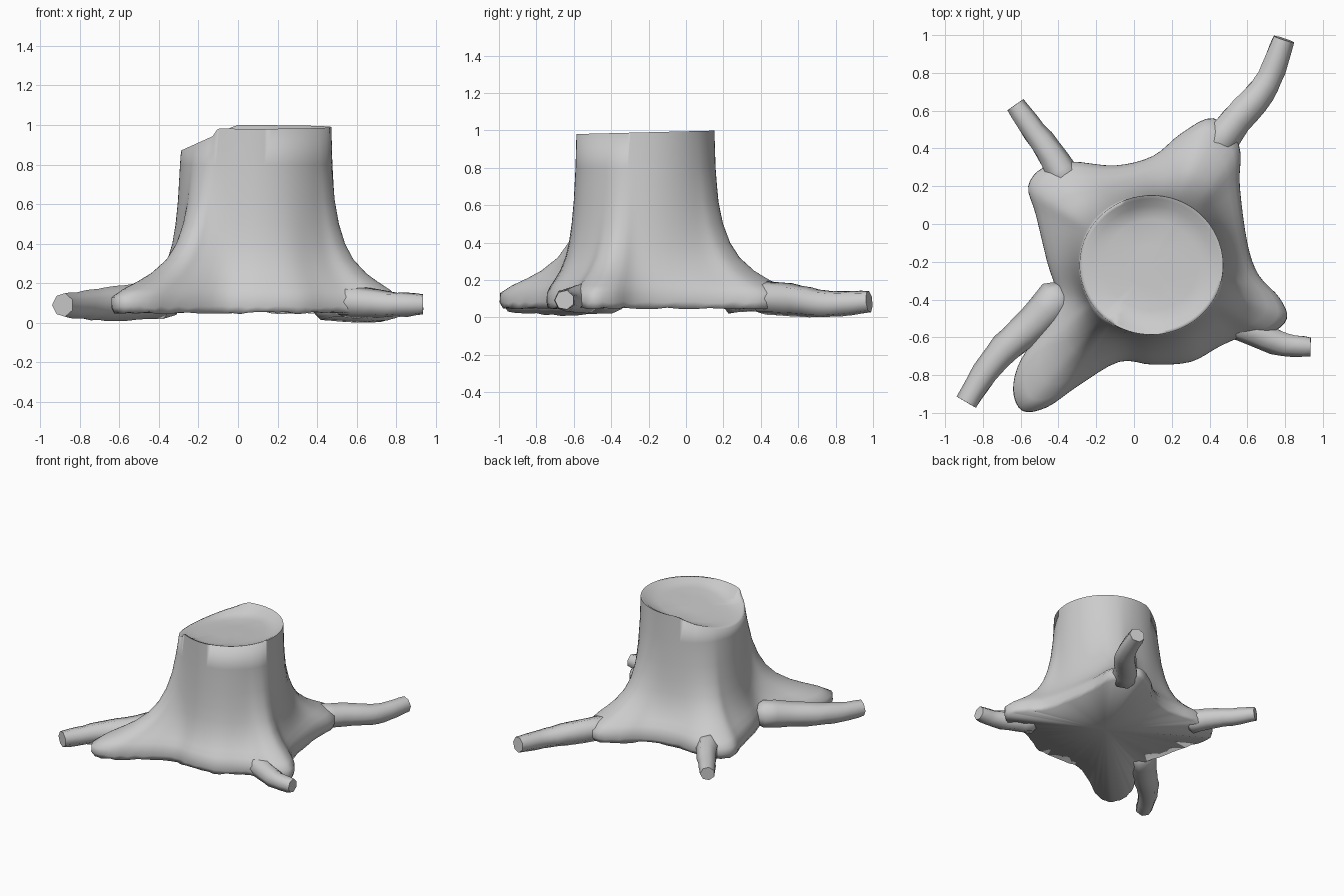
import bpy, bmesh, math, random
from mathutils import Vector
from mathutils.geometry import interpolate_bezier

random.seed(4)
if "Cube" in bpy.data.objects:
    bpy.data.objects.remove(bpy.data.objects["Cube"])

grey = bpy.data.materials.new("bark grey")
grey.use_nodes = True
grey.diffuse_color = (0.6, 0.6, 0.6, 1)
grey.node_tree.nodes["Principled BSDF"].inputs["Base Color"].default_value = (0.6, 0.6, 0.6, 1)

CENTRE = Vector((0.092, -0.217))


def smooth_path(points, closed, steps):
    """Sample a curve that passes through every point."""
    pts = [Vector(p) for p in points]
    n = len(pts)
    at = lambda i: pts[i % n] if closed else pts[max(0, min(n - 1, i))]
    out = []
    for i in range(n if closed else n - 1):
        a, b = at(i), at(i + 1)
        h1, h2 = a + (b - at(i - 1)) / 6, b - (at(i + 2) - a) / 6
        out += [Vector(p) for p in interpolate_bezier(a, h1, h2, b, steps + 1)[:-1]]
    return out if closed else out + [pts[-1]]


def finish(name, bm, angle):
    bmesh.ops.recalc_face_normals(bm, faces=bm.faces)
    mesh = bpy.data.meshes.new(name)
    bm.to_mesh(mesh)
    bm.free()
    mesh.materials.append(grey)
    obj = bpy.data.objects.new(name, mesh)
    bpy.context.collection.objects.link(obj)
    bpy.ops.object.select_all(action='DESELECT')
    obj.select_set(True)
    bpy.context.view_layer.objects.active = obj
    bpy.ops.object.shade_smooth_by_angle(angle=math.radians(angle))


def bridge(bm, a, b):
    n = len(a)
    for i in range(n):
        j = (i + 1) % n
        bm.faces.new((a[i], a[j], b[j], b[i]))


def top_point(p, scale):
    """Point of the slightly oval top, in the direction of p."""
    d = (p - CENTRE).normalized() * scale
    return CENTRE + Vector((d.x * 0.38, d.y * 0.369))


def rim_height(x, y):
    """Top of the trunk, broken down on one side, more gently at the back."""
    if x < -0.13:
        return 0.87 + (x + 0.29) * 0.45
    slope = 1.5 if y < CENTRE.y else 0.5
    return min(0.94 + (x + 0.13) * slope, 0.99 + 0.025 * (y + 0.2))


def floor_height(x):
    """Worn floor of the top, sloping down to the broken side."""
    return min(0.915 + 0.17 * x, 0.95)


# Trunk: flared base outline blended into a round top
outline = smooth_path([
    (0.56, 0.2), (0.555, 0.42), (0.42, 0.56), (0.25, 0.48), (0.1, 0.36),
    (-0.1, 0.31), (-0.33, 0.33), (-0.48, 0.3), (-0.56, 0.2), (-0.52, 0.05),
    (-0.46, -0.2), (-0.41, -0.38), (-0.46, -0.52), (-0.6, -0.72), (-0.64, -0.88),
    (-0.59, -0.99), (-0.46, -0.97), (-0.3, -0.86), (-0.08, -0.73), (0.1, -0.745),
    (0.3, -0.73), (0.45, -0.65), (0.57, -0.6), (0.72, -0.58), (0.81, -0.5),
    (0.77, -0.39), (0.66, -0.27), (0.6, -0.1)], True, 4)
bm = bmesh.new()
# (height, share of the way from top circle to base outline)
profile = [(0.05, 0.97), (0.08, 1), (0.13, 0.995), (0.17, 0.87), (0.21, 0.7), (0.25, 0.55),
           (0.32, 0.37), (0.4, 0.25), (0.5, 0.16), (0.62, 0.09), (0.8, 0.03)]
rings = []
for z, share in profile:
    ring = []
    for p in outline:
        q = top_point(p, 1).lerp(p, share)
        wobble = random.uniform(-0.006, 0.006) if z < 0.1 else 0
        ring.append(bm.verts.new((q.x, q.y, z + wobble)))
    rings.append(ring)

# Cut top: thin rim, then a worn dish
for scale, depth in ((1, 0), (0.95, 0.12), (0.85, 0.7), (0.65, 1), (0.3, 1)):
    ring = []
    for p in outline:
        q = top_point(p, scale)
        rim = rim_height(q.x, q.y)
        z = rim + (min(rim, floor_height(q.x)) - rim) * depth
        ring.append(bm.verts.new((q.x, q.y, z)))
    rings.append(ring)
for a, b in zip(rings, rings[1:]):
    bridge(bm, a, b)
for ring, z in ((rings[0], 0.075), (rings[-1], floor_height(CENTRE.x))):
    hub = bm.verts.new((CENTRE.x, CENTRE.y, z))
    for i, v in enumerate(ring):
        bm.faces.new((v, ring[(i + 1) % len(ring)], hub))
finish("trunk", bm, 100)


# Roots: tapered tubes, narrowed where they enter the trunk, with cut ends
def root(name, points, start, end):
    path = smooth_path(points, False, 3)
    bm = bmesh.new()
    rings = []
    for i, p in enumerate(path):
        way = path[min(i + 1, len(path) - 1)] - path[max(i - 1, 0)]
        side = way.cross(Vector((0, 0, 1))).normalized()
        up = side.cross(way).normalized()
        r = start + (end - start) * i / (len(path) - 1)
        if i == 0:
            r *= 0.5
        ring = []
        for k in range(7):
            a = math.tau * k / 7
            rr = r * random.uniform(0.96, 1.06)
            ring.append(bm.verts.new(p + side * rr * math.cos(a) + up * rr * math.sin(a)))
        rings.append(ring)
    for a, b in zip(rings, rings[1:]):
        bridge(bm, a, b)
    bm.faces.new(rings[0])
    bm.faces.new(rings[-1])
    finish(name, bm, 60)


root("back_left_root", [(0.4, 0.37, 0.11), (0.54, 0.55, 0.095), (0.67, 0.7, 0.076),
                        (0.735, 0.82, 0.072), (0.79, 0.98, 0.085)], 0.096, 0.058)
root("back_right_root", [(-0.34, 0.2, 0.11), (-0.42, 0.34, 0.11), (-0.53, 0.49, 0.1),
                         (-0.63, 0.63, 0.1)], 0.092, 0.052)
root("front_right_root", [(-0.36, -0.34, 0.13), (-0.52, -0.52, 0.11), (-0.68, -0.66, 0.095),
                          (-0.79, -0.79, 0.09), (-0.885, -0.945, 0.09)], 0.108, 0.06)
root("front_left_root", [(0.5, -0.5, 0.11), (0.64, -0.575, 0.1), (0.8, -0.638, 0.092),
                         (0.935, -0.648, 0.092)], 0.088, 0.052)
